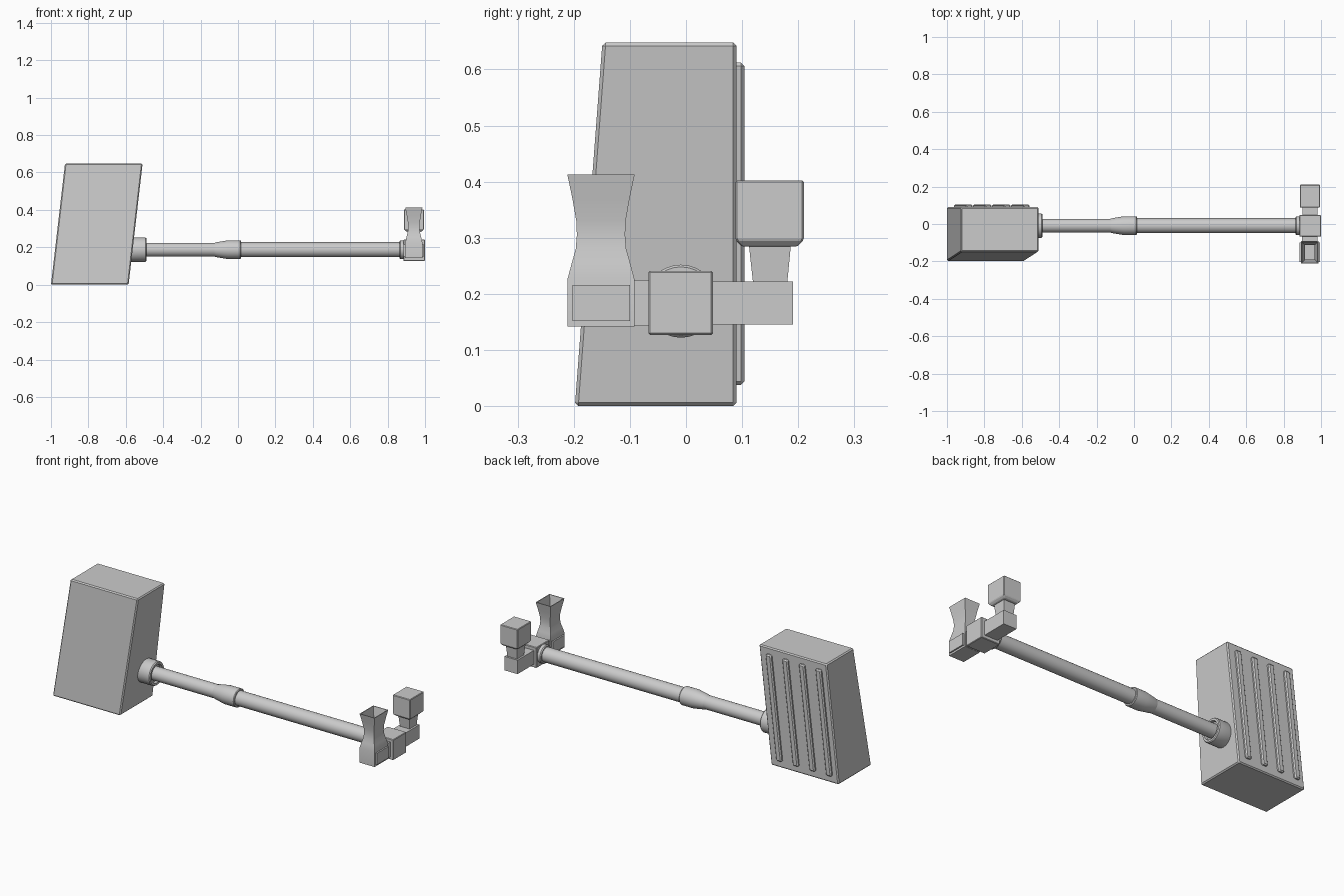
import bpy, bmesh, math
from mathutils import Matrix

if "Cube" in bpy.data.objects:
    bpy.data.objects.remove(bpy.data.objects["Cube"])

AXIS_Y, AXIS_Z = -0.009, 0.187   # centre line of the pole


def finish(name, bm, bevel=0.0, smooth=False):
    bmesh.ops.recalc_face_normals(bm, faces=bm.faces)
    me = bpy.data.meshes.new(name)
    bm.to_mesh(me)
    bm.free()
    ob = bpy.data.objects.new(name, me)
    bpy.context.collection.objects.link(ob)
    if bevel:
        m = ob.modifiers.new("Bevel", 'BEVEL')
        m.width, m.segments = bevel, 1
    if smooth:
        bpy.ops.object.select_all(action='DESELECT')
        ob.select_set(True)
        bpy.context.view_layer.objects.active = ob
        bpy.ops.object.shade_smooth_by_angle(angle=math.radians(30))
    return ob


def loft(name, sections, **kw):
    """Stack of rectangles (x0, x1, y0, y1, z), capped at both ends."""
    bm = bmesh.new()
    rings = [[bm.verts.new(p) for p in ((a, c, z), (b, c, z), (b, d, z), (a, d, z))]
             for a, b, c, d, z in sections]
    for r, s in zip(rings, rings[1:]):
        for i in range(4):
            j = (i + 1) % 4
            bm.faces.new((r[i], r[j], s[j], s[i]))
    bm.faces.new(rings[0][::-1])
    bm.faces.new(rings[-1])
    return finish(name, bm, **kw)


def box(name, x0, x1, y0, y1, z0, z1, **kw):
    return loft(name, [(x0, x1, y0, y1, z0), (x0, x1, y0, y1, z1)], **kw)


def turned(name, profile, n=32):
    """Profile of (x, radius) spun round the pole axis."""
    bm = bmesh.new()
    rings = []
    for x, r in profile:
        rings.append([bm.verts.new((x, AXIS_Y + r * math.cos(2 * math.pi * k / n),
                                    AXIS_Z + r * math.sin(2 * math.pi * k / n)))
                      for k in range(n)])
    for r, s in zip(rings, rings[1:]):
        for i in range(n):
            j = (i + 1) % n
            bm.faces.new((r[i], r[j], s[j], s[i]))
    bm.faces.new(rings[0][::-1])
    bm.faces.new(rings[-1])
    return finish(name, bm, smooth=True)


# leaning head block with sloped front
loft("head_block", [(-1.0, -0.585, -0.198, 0.09, 0.0),
                    (-0.925, -0.51, -0.149, 0.09, 0.648)], bevel=0.006)

# raised ribs on the back of the head, following its lean
lean = 0.075 / 0.648
for i in range(4):
    x = -0.968 + i * 0.102
    a, b = x + lean * 0.038, x + lean * 0.612
    loft(f"back_rib_{i + 1}", [(a, a + 0.034, 0.08, 0.104, 0.038),
                               (b, b + 0.034, 0.08, 0.104, 0.612)], bevel=0.006)

# pole: socket, two tubes, joint sleeve, end collar
turned("pole_socket", [(-0.60, 0.055), (-0.58, 0.065), (-0.495, 0.065), (-0.49, 0.061),
                       (-0.49, 0.050), (-0.505, 0.047), (-0.505, 0.03)])
turned("pole_inner", [(-0.58, 0.037), (-0.05, 0.037)])
turned("joint_sleeve", [(-0.125, 0.037), (-0.115, 0.040), (-0.085, 0.045), (-0.055, 0.050),
                        (0.012, 0.050), (0.016, 0.047), (0.016, 0.036)])
turned("pole_outer", [(-0.03, 0.040), (0.9, 0.040)])
turned("end_collar", [(0.863, 0.046), (0.868, 0.050), (0.9, 0.050)])

# end block
box("end_block", 0.884, 1.0, -0.067, 0.048, 0.127, 0.241, bevel=0.003)

# front arm with open flared funnel
CX, CY = 0.94, -0.1515
box("front_arm", 0.898, 0.982, -0.115, -0.06, 0.143, 0.225)


def square(hx, hy, z):
    return (CX - hx, CX + hx, CY - hy, CY + hy, z)


loft("funnel", [square(0.046, 0.060, 0.142), square(0.046, 0.060, 0.225),
                square(0.039, 0.052, 0.255), square(0.033, 0.045, 0.280),
                square(0.030, 0.043, 0.305), square(0.031, 0.044, 0.330),
                square(0.038, 0.051, 0.370), square(0.046, 0.060, 0.413),
                square(0.042, 0.056, 0.413), square(0.034, 0.047, 0.370),
                square(0.026, 0.039, 0.320), square(0.026, 0.039, 0.290)], smooth=True)
box("funnel_side_panel", 0.886, 0.994, -0.202, -0.100, 0.152, 0.216)

# rear arm with tapered neck and cube
box("rear_arm", 0.90, 0.98, 0.04, 0.191, 0.145, 0.222)
loft("cube_neck", [(0.911, 0.969, 0.120, 0.180, 0.215), (0.905, 0.975, 0.112, 0.187, 0.288)])
loft("rear_cube", [(0.899, 0.982, 0.100, 0.198, 0.284), (0.887, 0.994, 0.088, 0.210, 0.296),
                   (0.887, 0.994, 0.088, 0.210, 0.402)], bevel=0.003)
